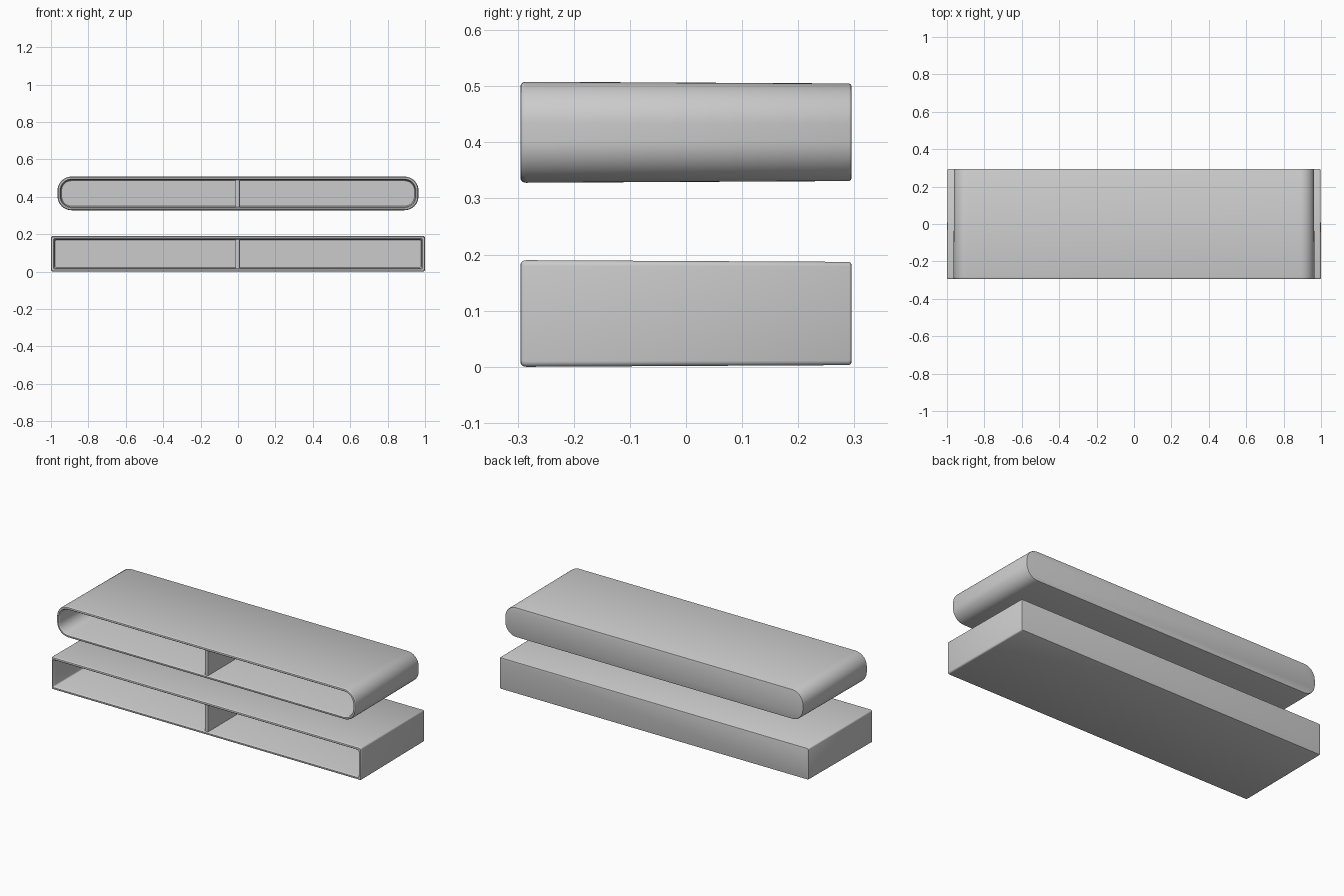
import bpy, bmesh, math

if "Cube" in bpy.data.objects:
    bpy.data.objects.remove(bpy.data.objects["Cube"])

HALF_DEPTH = 0.295
# (inset from outer outline, y): back edge, outer skin, rounded front lip, inner skin, inner back
RINGS = [(0.008, 0.295), (0.005, 0.294), (0.003, 0.290), (0.0, -0.285), (0.001, -0.290),
         (0.004, -0.294), (0.008, -0.295), (0.013, -0.295), (0.016, -0.292),
         (0.018, -0.286), (0.019, 0.272), (0.022, 0.276)]


def outline(half_w, z0, z1, radius, inset, steps):
    """Rounded rectangle in x/z, shrunk by inset."""
    w, h = half_w - inset, (z1 - z0) / 2 - inset
    zc, r = (z0 + z1) / 2, max(radius - inset, 0.008)
    pts = []
    for k, (sx, sz) in enumerate([(1, 1), (-1, 1), (-1, -1), (1, -1)]):
        for i in range(steps + 1):
            a = math.pi / 2 * (k + i / steps)
            pts.append((sx * (w - r) + r * math.cos(a), zc + sz * (h - r) + r * math.sin(a)))
    return pts


def finish(name, bm):
    bmesh.ops.recalc_face_normals(bm, faces=bm.faces)
    mesh = bpy.data.meshes.new(name)
    bm.to_mesh(mesh)
    bm.free()
    obj = bpy.data.objects.new(name, mesh)
    bpy.context.collection.objects.link(obj)
    bpy.ops.object.select_all(action='DESELECT')
    obj.select_set(True)
    bpy.context.view_layer.objects.active = obj
    bpy.ops.object.shade_smooth_by_angle(angle=math.radians(35))
    return obj


def shell(name, half_w, z0, z1, radius, steps):
    """Open-fronted box lofted through the rings, closed at the back."""
    bm = bmesh.new()
    rings = [[bm.verts.new((x, y, z)) for x, z in outline(half_w, z0, z1, radius, d, steps)]
             for d, y in RINGS]
    for a, b in zip(rings, rings[1:]):
        n = len(a)
        for i in range(n):
            bm.faces.new((a[i], a[(i + 1) % n], b[(i + 1) % n], b[i]))
    bm.faces.new(rings[0])
    bm.faces.new(rings[-1])
    return finish(name, bm)


def divider(name, z0, z1):
    """Thin upright panel in the middle of a shelf."""
    bm = bmesh.new()
    bmesh.ops.create_cube(bm, size=1)
    y0, y1 = -0.288, 0.278
    for v in bm.verts:
        v.co = (v.co.x * 0.023 - 0.002, (y0 + y1) / 2 + v.co.y * (y1 - y0),
                (z0 + z1) / 2 + v.co.z * (z1 - z0))
    edges = [e for e in bm.edges if all(v.co.y < 0 for v in e.verts)
             and abs(e.verts[0].co.z - e.verts[1].co.z) > 0.01]
    bmesh.ops.bevel(bm, geom=edges, offset=0.003, segments=2, profile=0.5, affect='EDGES')
    return finish(name, bm)


# name, half width, bottom, top, corner radius, corner segments
for name, half_w, z0, z1, radius, steps in [
        ("lower_shelf", 1.0, 0.0, 0.19, 0.010, 4),
        ("upper_shelf", 0.965, 0.328, 0.508, 0.075, 12)]:
    shell(name + "_box", half_w, z0, z1, radius, steps)
    divider(name + "_divider", z0 + 0.014, z1 - 0.014)
